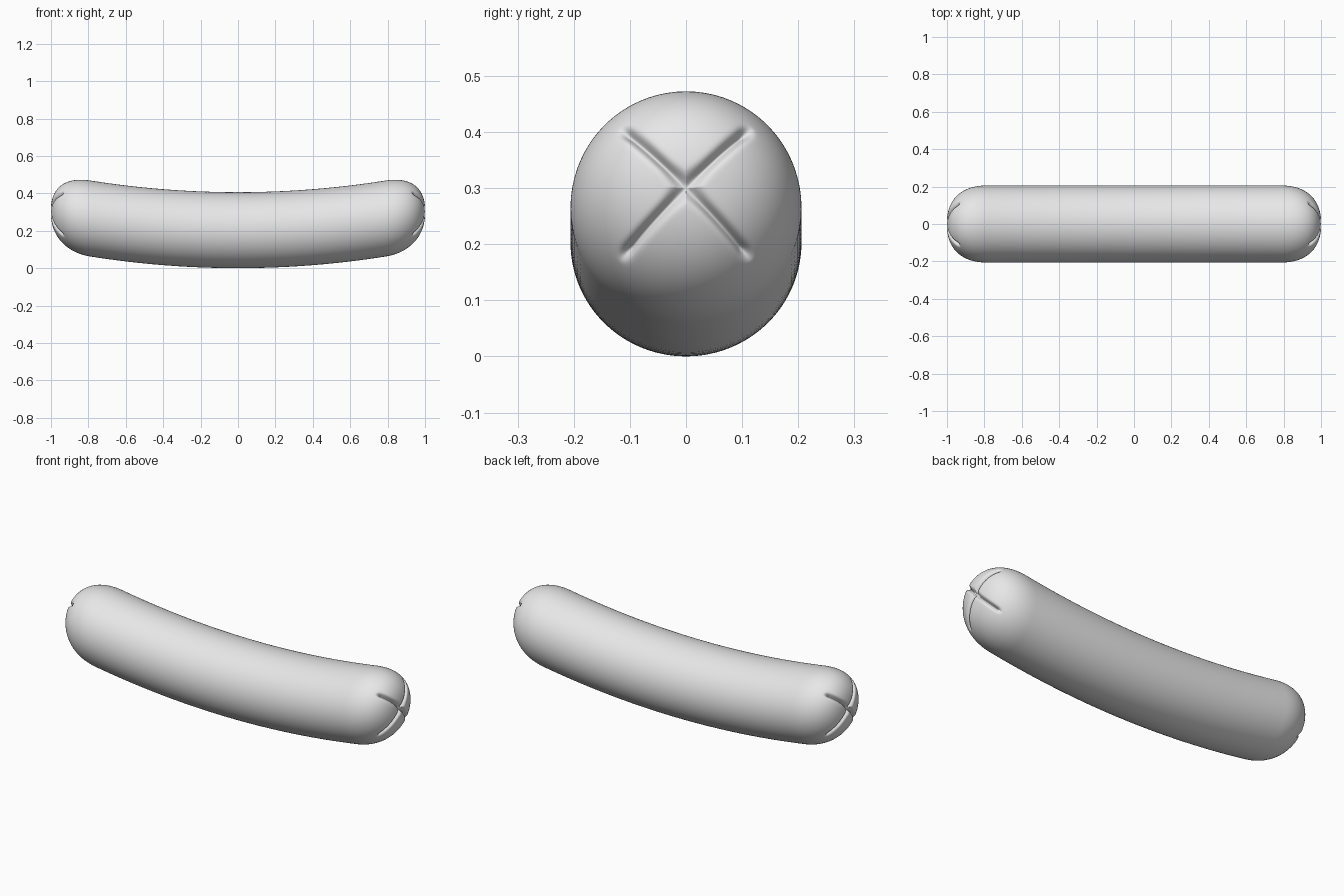
import bpy
import bmesh
from math import sin, cos, pi, exp, hypot, sqrt

HALF_WIDTH, HALF_HEIGHT = 0.206, 0.203
BODY_END, CAP_LENGTH, SQUARENESS = 0.78, 0.2205, 2.35
SEGMENTS, CAP_RINGS, BODY_RINGS = 128, 52, 24

if "Cube" in bpy.data.objects:
    bpy.data.objects.remove(bpy.data.objects["Cube"])


def make_material(name, color):
    mat = bpy.data.materials.new(name)
    mat.use_nodes = True
    mat.diffuse_color = color
    mat.node_tree.nodes["Principled BSDF"].inputs["Base Color"].default_value = color
    return mat


def cut_depth(y, z):
    """Depth of the diagonal cross scored into each rounded end."""
    r = hypot(y, z)
    d = min(abs(y - z), abs(y + z)) / sqrt(2)
    width = 0.009 + 0.006 * exp(-(r / 0.03) ** 2)
    fade = max(0.0, min(1.0, (0.168 - r) / 0.022))
    return 0.018 * exp(-(d / width) ** 2) * fade * fade * (3 - 2 * fade)


def place(x, y, z):
    """Score the ends, then bend the sausage upward towards its tips."""
    if abs(x) > BODY_END:
        inner = BODY_END if x > 0 else -BODY_END
        dx = x - inner
        k = 1 - cut_depth(y, z) / sqrt(dx * dx + y * y + z * z)
        x, y, z = inner + dx * k, y * k, z * k
    return x, y, z + HALF_HEIGHT + 0.1 * x * x


# Lengthwise profile: rounded cap, straight body, mirrored cap
cap = []
for i in range(1, CAP_RINGS + 1):
    t = pi / 2 * i / CAP_RINGS
    power = 2 / SQUARENESS
    cap.append((BODY_END + CAP_LENGTH * max(cos(t), 0) ** power, sin(t) ** power))
body = [(BODY_END * (1 - 2 * i / BODY_RINGS), 1) for i in range(1, BODY_RINGS)]
profile = cap + body + [(-x, r) for x, r in reversed(cap)]

# Angles gather near the diagonals, where the cuts run
steps = [2 * pi * i / SEGMENTS for i in range(SEGMENTS)]
angles = [t + 0.2 * sin(4 * t) for t in steps]

# Sausage skin
bm = bmesh.new()
rings = [[bm.verts.new(place(x, r * HALF_WIDTH * cos(a), r * HALF_HEIGHT * sin(a)))
          for a in angles] for x, r in profile]
for ring_a, ring_b in zip(rings, rings[1:]):
    for i in range(SEGMENTS):
        j = (i + 1) % SEGMENTS
        bm.faces.new((ring_a[i], ring_a[j], ring_b[j], ring_b[i]))
for ring, side in ((rings[0], 1), (rings[-1], -1)):
    tip = bm.verts.new(place(side * (BODY_END + CAP_LENGTH), 0, 0))
    for i in range(SEGMENTS):
        bm.faces.new((tip, ring[i], ring[(i + 1) % SEGMENTS]))
bmesh.ops.recalc_face_normals(bm, faces=bm.faces)
for face in bm.faces:
    face.smooth = True

mesh = bpy.data.meshes.new("sausage")
bm.to_mesh(mesh)
bm.free()
mesh.materials.append(make_material("light grey", (0.8, 0.8, 0.8, 1)))
sausage = bpy.data.objects.new("sausage", mesh)
bpy.context.collection.objects.link(sausage)
